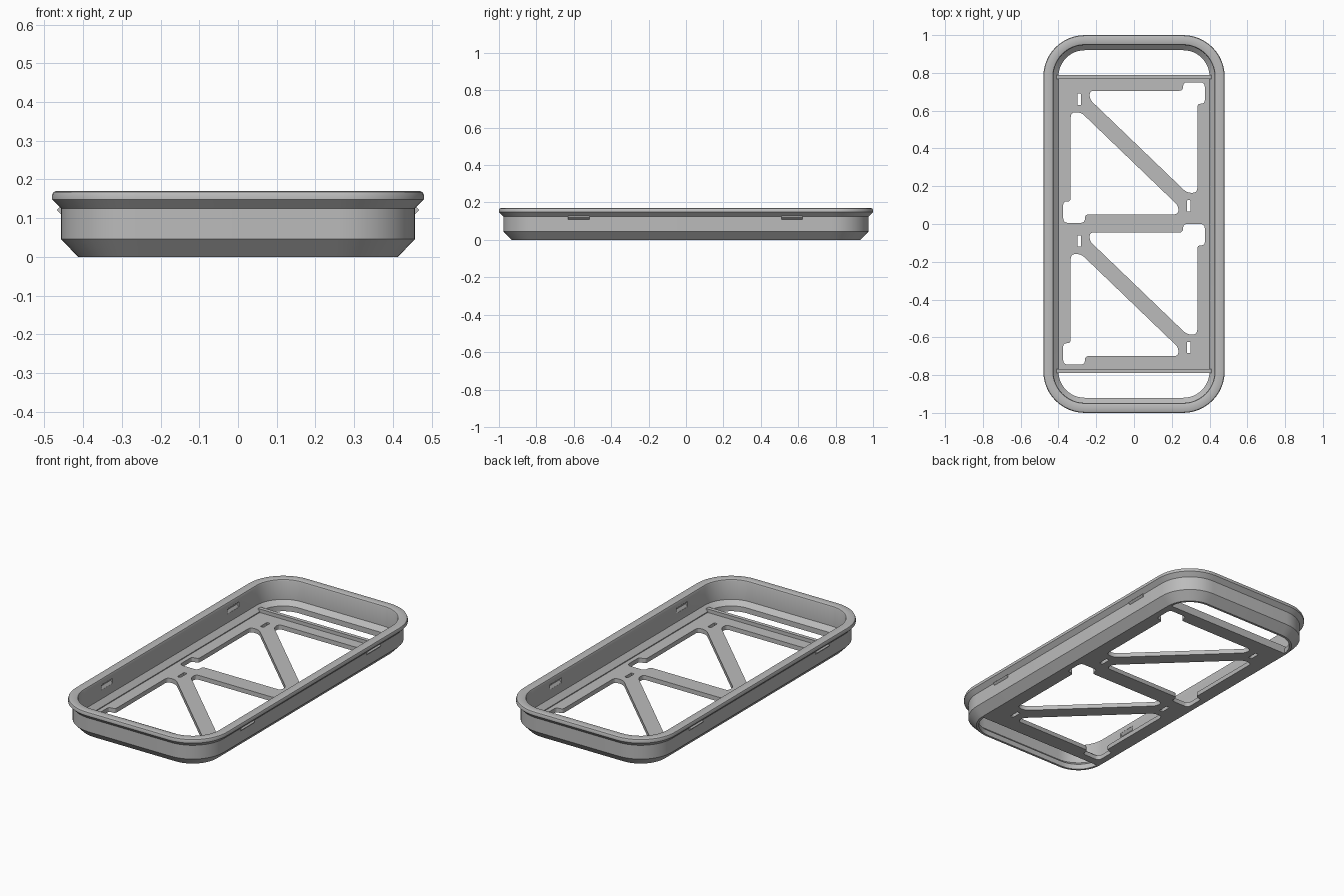
import bpy, bmesh, math
from mathutils import Vector

if "Cube" in bpy.data.objects:
    bpy.data.objects.remove(bpy.data.objects["Cube"])

grey = bpy.data.materials.new("mid grey")
grey.diffuse_color = (0.5, 0.5, 0.5, 1)
grey.use_nodes = True
grey.node_tree.nodes["Principled BSDF"].inputs["Base Color"].default_value = grey.diffuse_color

CX, CY = 0.26, 0.78       # corner arc centres
ARC = 12                  # segments per corner


def finish(obj, angle=25):
    obj.data.materials.clear()
    obj.data.materials.append(grey)
    bpy.ops.object.select_all(action='DESELECT')
    obj.select_set(True)
    bpy.context.view_layer.objects.active = obj
    bpy.ops.object.shade_smooth_by_angle(angle=math.radians(angle))
    return obj


def mesh_object(name, bm):
    bmesh.ops.recalc_face_normals(bm, faces=bm.faces)
    me = bpy.data.meshes.new(name)
    bm.to_mesh(me)
    bm.free()
    obj = bpy.data.objects.new(name, me)
    bpy.context.collection.objects.link(obj)
    return obj


def rounded_loop(x):
    """Rounded rectangle reaching +-x on the sides, concentric corners."""
    pts, r = [], x - CX
    for k, (sx, sy) in enumerate([(1, 1), (-1, 1), (-1, -1), (1, -1)]):
        for i in range(ARC + 1):
            a = math.pi / 2 * (k + i / ARC)
            pts.append((sx * CX + r * math.cos(a), sy * CY + r * math.sin(a)))
    return pts


def prism(name, profile, y0, y1):
    """Extrude an x-z profile along y."""
    bm = bmesh.new()
    a = [bm.verts.new((x, y0, z)) for x, z in profile]
    b = [bm.verts.new((x, y1, z)) for x, z in profile]
    bm.faces.new(a)
    bm.faces.new(b)
    n = len(a)
    for i in range(n):
        j = (i + 1) % n
        bm.faces.new((a[i], a[j], b[j], b[i]))
    return mesh_object(name, bm)


# Frame: wall and flared rim swept round the outline
profile = [(0.40, 0), (0.413, 0), (0.457, 0.046), (0.457, 0.125), (0.48, 0.148),
           (0.48, 0.16), (0.477, 0.167), (0.47, 0.17), (0.437, 0.17),
           (0.43, 0.167), (0.427, 0.16), (0.427, 0.055), (0.40, 0.03)]
bm = bmesh.new()
rings = [[bm.verts.new((x, y, z)) for x, y in rounded_loop(px)] for px, z in profile]
for a, b in zip(rings, rings[1:] + rings[:1]):
    for i in range(len(a)):
        j = (i + 1) % len(a)
        bm.faces.new((a[i], a[j], b[j], b[i]))
frame = mesh_object("frame", bm)

# Snap bumps outside, with matching dents in the inner wall
for s in (-1, 1):
    for y in (-0.573, 0.567):
        bump = [(s * 0.45, 0.106), (s * 0.457, 0.110), (s * 0.468, 0.121), (s * 0.45, 0.138)]
        finish(prism("snap_bump", bump, y - 0.057, y + 0.057))
        dent = [(s * 0.42, 0.106), (s * 0.428, 0.106), (s * 0.438, 0.121),
                (s * 0.428, 0.136), (s * 0.42, 0.136)]
        cutter = prism("dent_cutter", dent, y - 0.05, y + 0.05)
        mod = frame.modifiers.new("dent", 'BOOLEAN')
        mod.operation, mod.solver, mod.object = 'DIFFERENCE', 'EXACT', cutter
        bpy.context.view_layer.objects.active = frame
        bpy.ops.object.modifier_apply(modifier=mod.name)
        bpy.data.objects.remove(cutter)
finish(frame)


def fillet(pts, radius, steps=4):
    """Round every corner of a closed polygon."""
    out, n = [], len(pts)
    for i in range(n):
        p = Vector(pts[i])
        da, db = Vector(pts[i - 1]) - p, Vector(pts[(i + 1) % n]) - p
        d = min(radius, da.length * 0.48, db.length * 0.48)
        a, b = p + da.normalized() * d, p + db.normalized() * d
        for k in range(steps + 1):
            t = k / steps
            out.append(a * (1 - t) ** 2 + p * 2 * t * (1 - t) + b * t * t)
    return out


# Floor plate: two bays, each with two opposed truss openings and two slots
MID = 0.378
hole = [(-0.235, 0.705), (0.26, 0.705), (0.26, 0.75), (0.375, 0.75), (0.375, 0.637),
        (0.335, 0.637), (0.335, 0.165), (0.28, 0.165), (-0.235, 0.66)]
slot = [(-0.30, 0.63), (-0.28, 0.63), (-0.28, 0.69), (-0.30, 0.69)]
outlines = [[Vector((sx * 0.402, sy * 0.785)) for sx, sy in ((-1, -1), (1, -1), (1, 1), (-1, 1))]]
for dy in (0, -0.75):
    for pts, r in ((hole, 0.025), (slot, 0.006)):
        for flip in (1, -1):
            outlines.append(fillet([(flip * x, MID + flip * (y - MID) + dy) for x, y in pts], r))

cu = bpy.data.curves.new("floor_plate", 'CURVE')
cu.dimensions, cu.fill_mode, cu.extrude = '2D', 'BOTH', 0.0125
for pts in outlines:
    sp = cu.splines.new('POLY')
    sp.points.add(len(pts) - 1)
    for q, p in zip(sp.points, pts):
        q.co = (p.x, p.y, 0, 1)
    sp.use_cyclic_u = True
plate = bpy.data.objects.new("floor_plate", cu)
bpy.context.collection.objects.link(plate)
plate.location.z = 0.0125
bpy.ops.object.select_all(action='DESELECT')
plate.select_set(True)
bpy.context.view_layer.objects.active = plate
bpy.ops.object.convert(target='MESH')
plate = bpy.context.view_layer.objects.active
finish(plate)

# Raised cross ribs at both ends of the plate
for s in (-1, 1):
    rib = [(-0.41, 0.0), (0.41, 0.0), (0.41, 0.045), (-0.41, 0.045)]
    finish(prism("cross_rib", rib, s * 0.768, s * 0.79))
